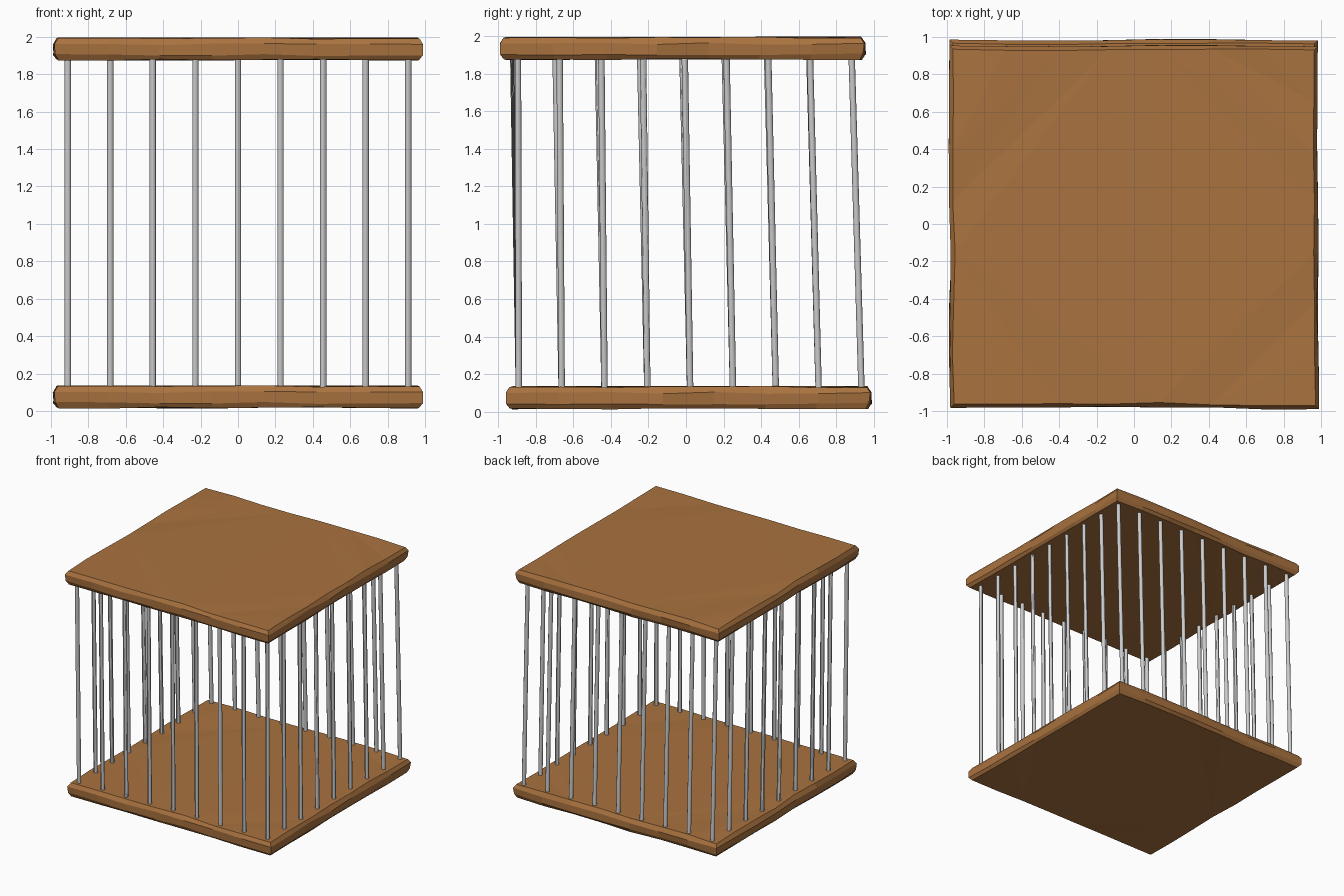
import bpy, bmesh, random
from mathutils import Vector

if "Cube" in bpy.data.objects:
    bpy.data.objects.remove(bpy.data.objects["Cube"])

wood = bpy.data.materials.new("wood")
wood.diffuse_color = (0.40, 0.17, 0.05, 1)
wood.use_nodes = True
wood.node_tree.nodes["Principled BSDF"].inputs["Base Color"].default_value = wood.diffuse_color


def outline(hx, hy, n):
    """Points along a rectangle, n segments per side, counter-clockwise."""
    c = [(-hx, -hy), (hx, -hy), (hx, hy), (-hx, hy)]
    return [Vector(c[i]).lerp(Vector(c[(i + 1) % 4]), k / n)
            for i in range(4) for k in range(n)]


def slab(name, y, z):
    """Rough-hewn plank with chipped, chamfered edges."""
    rng = random.Random(4)  # same seed: both slabs share one shape
    bm = bmesh.new()
    rings = []
    n = 7
    wave = [rng.uniform(-0.007, 0.007) for _ in range(4 * n)]
    # inset and height of each ring from underside to top
    for inset, h in [(0.025, 0.017), (0.006, 0.043), (0.006, 0.10), (0.024, 0.133)]:
        ring = []
        for i, p in enumerate(outline(0.988 - inset, 0.972 - inset, n)):
            d = wave[i] + rng.uniform(-0.005, 0.005)
            s = 1 + d
            ring.append(bm.verts.new((p.x * s, p.y * s, h + rng.uniform(-0.005, 0.005))))
        rings.append(ring)
    count = 4 * n
    for a, b in zip(rings, rings[1:]):
        for i in range(count):
            j = (i + 1) % count
            bm.faces.new((a[i], a[j], b[j], b[i]))
    # broad faces
    bm.faces.new(rings[-1])
    bm.faces.new(rings[0][::-1])
    bmesh.ops.triangulate(bm, faces=[f for f in bm.faces if len(f.verts) > 4])
    mesh = bpy.data.meshes.new(name)
    bm.to_mesh(mesh)
    bm.free()
    mesh.materials.append(wood)
    ob = bpy.data.objects.new(name, mesh)
    ob.location = (0, y, z)
    bpy.context.collection.objects.link(ob)


def bar(name, bottom, top):
    """Thin round rod between two points."""
    a, b = Vector(bottom), Vector(top)
    d = b - a
    bpy.ops.mesh.primitive_cylinder_add(vertices=12, radius=0.017, depth=d.length,
                                        location=(a + b) / 2)
    ob = bpy.context.object
    ob.name = name
    ob.rotation_euler = d.to_track_quat('Z', 'Y').to_euler()
    bpy.ops.object.shade_smooth_by_angle()


# floor and roof
slab("floor_slab", 0.015, 0.0)
slab("roof_slab", -0.017, 1.86)

# bars around all four sides, leaning slightly to the front
Z0, Z1 = 0.10, 1.90
for i in range(9):
    t = i / 8
    x = -0.91 + 1.82 * t
    y = -0.89 + 1.825 * t
    bar("front_bar", (x, -0.89, Z0), (x, -0.92 + 0.025 * t, Z1))
    bar("back_bar", (x, 0.935, Z0), (x, 0.882, Z1))
    if 0 < i < 8:
        bar("left_bar", (-0.91, y, Z0), (-0.91, -0.92 + 1.802 * t, Z1))
        bar("right_bar", (0.91, y, Z0), (0.91, -0.895 + 1.777 * t, Z1))
